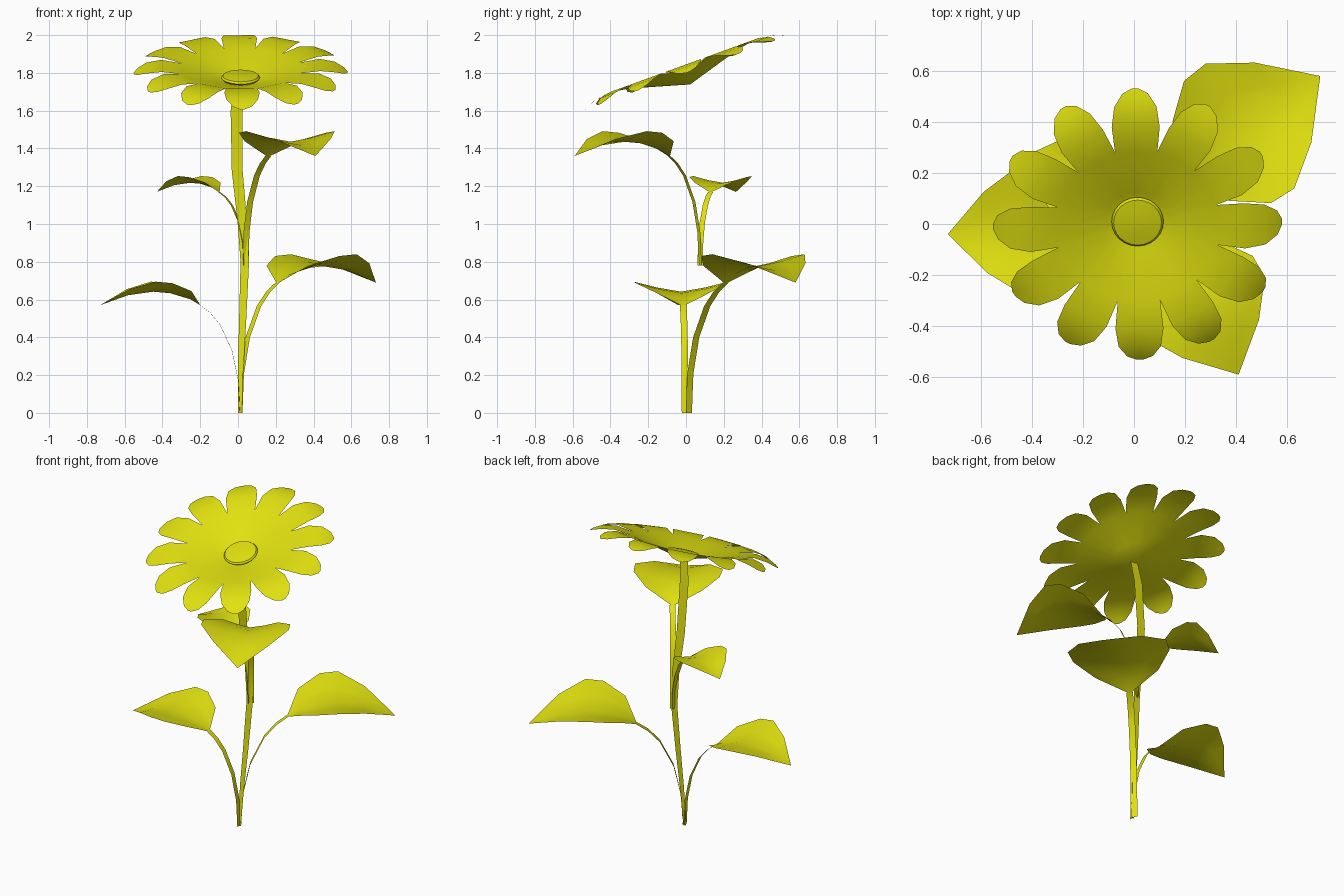
import bpy, bmesh, math
from mathutils import Vector, Matrix

cube = bpy.data.objects.get("Cube")
if cube:
    bpy.data.objects.remove(cube)

yellow = bpy.data.materials.new("plant_yellow")
yellow.use_nodes = True
color = (0.75, 0.75, 0.005, 1)
yellow.diffuse_color = color
yellow.node_tree.nodes["Principled BSDF"].inputs["Base Color"].default_value = color


def finish(name, bm, angle=60):
    mesh = bpy.data.meshes.new(name)
    bm.to_mesh(mesh)
    bm.free()
    mesh.materials.append(yellow)
    obj = bpy.data.objects.new(name, mesh)
    bpy.context.collection.objects.link(obj)
    bpy.ops.object.select_all(action="DESELECT")
    obj.select_set(True)
    bpy.context.view_layer.objects.active = obj
    bpy.ops.object.shade_smooth_by_angle(angle=math.radians(angle))
    return obj


def loft(bm, rows):
    """Bridge consecutive rows of points into a sheet."""
    vrows = [[bm.verts.new(p) for p in row] for row in rows]
    for a, b in zip(vrows, vrows[1:]):
        for i in range(len(a) - 1):
            bm.faces.new((a[i], b[i], b[i + 1], a[i + 1]))
    bmesh.ops.remove_doubles(bm, verts=bm.verts, dist=0.0005)


def ribbon(name, path, widths, side):
    bm = bmesh.new()
    loft(bm, [[Vector(p) - side * w / 2, Vector(p) + side * w / 2]
              for p, w in zip(path, widths)])
    return finish(name, bm)


# Main stem: a flat curved strip
stem_path = [(0.01, 0, 0), (0.015, 0.02, 0.25), (0.025, 0.045, 0.5), (0.036, 0.07, 0.8),
             (0.022, 0.075, 1.02), (-0.004, 0.06, 1.28), (-0.008, 0.03, 1.6), (0.008, 0.01, 1.745)]
ribbon("main_stem", stem_path, [0.02, 0.03, 0.038, 0.045, 0.05, 0.058, 0.062, 0.055],
       Vector((1, 0, 0)))

# Leaf outline: fraction of length, half width, midrib rise, wing lift
OUTLINE = [(0, 0.02, 0, 0), (0.1, 0.3, 0.06, 0.08), (0.3, 0.46, 0.12, 0.1),
           (0.47, 0.47, 0.135, 0.1), (0.72, 0.3, 0.1, 0.06), (1, 0, 0, 0)]
# Leaf stalk: horizontal fraction, height fraction
STALK = [(0, 0), (0.04, 0.3), (0.2, 0.58), (0.5, 0.82), (0.75, 0.93), (1, 1)]


def leaf(name, start, base, tip, width):
    start, base, tip = Vector(start), Vector(base), Vector(tip)
    span = tip - base
    length = span.length
    side = Vector((-span.y, span.x, 0)).normalized()
    up = Vector((0, 0, 1))
    bm = bmesh.new()
    rows = []
    for s, half, rise, lift in OUTLINE:
        mid = base + span * s + up * rise * length
        rows.append([mid + side * half * length * k + up * lift * length * abs(k) ** 1.3
                     for k in (1, 0.5, 0, -0.5, -1)])
    loft(bm, rows)
    bmesh.ops.recalc_face_normals(bm, faces=bm.faces)
    if sum(f.normal.z for f in bm.faces) < 0:
        bmesh.ops.reverse_faces(bm, faces=bm.faces)
    finish(name + "_leaf", bm)
    reach = base - start
    path = [start + Vector((reach.x * t, reach.y * t, reach.z * h)) for t, h in STALK]
    ribbon(name + "_stalk", path, [width] * len(path), side)


leaf("lower_right", (0.01, -0.005, 0), (-0.2, -0.015, 0.57), (-0.73, -0.04, 0.57), 0.035)
leaf("lower_left", (0.012, 0.015, 0), (0.21, 0.21, 0.69), (0.73, 0.58, 0.69), 0.04)
leaf("upper_front", (0.04, 0.075, 0.78), (0.16, -0.09, 1.36), (0.41, -0.59, 1.36), 0.035)
leaf("upper_right", (0.035, 0.075, 0.78), (-0.1, 0.13, 1.17), (-0.43, 0.265, 1.17), 0.03)

# Flower head: twelve petals around a shallow cone, tilted to the front
tilt = Matrix.Translation((0.014, 0, 1.8)) @ Matrix.Rotation(math.radians(20), 4, "X")
PETAL = [(0, 0, -0.065), (0.12, 0.032, -0.03), (0.31, 0.083, 0.025), (0.42, 0.094, 0.042),
         (0.5, 0.083, 0.03), (0.548, 0.05, 0.01), (0.566, 0.012, 0)]
bm = bmesh.new()
for i in range(12):
    turn = Matrix.Rotation(math.radians(30 * i + 1), 4, "Z")
    loft(bm, [[tilt @ turn @ Vector((r, k * w, z)) for k in (-1, 0, 1)] for r, w, z in PETAL])
finish("petals", bm, 45)

# Flower centre: low button
bm = bmesh.new()
rings = [(0.094, -0.036), (0.102, -0.026), (0.094, -0.016), (0.05, -0.012), (0, -0.01)]
loft(bm, [[tilt @ Vector((r * math.cos(a), r * math.sin(a), z))
           for a in (math.tau * i / 24 for i in range(25))] for r, z in rings])
bmesh.ops.recalc_face_normals(bm, faces=bm.faces)
top = max(bm.faces, key=lambda f: f.calc_center_median().z)
if top.normal.z < 0:
    bmesh.ops.reverse_faces(bm, faces=bm.faces)
finish("flower_centre", bm, 40)
